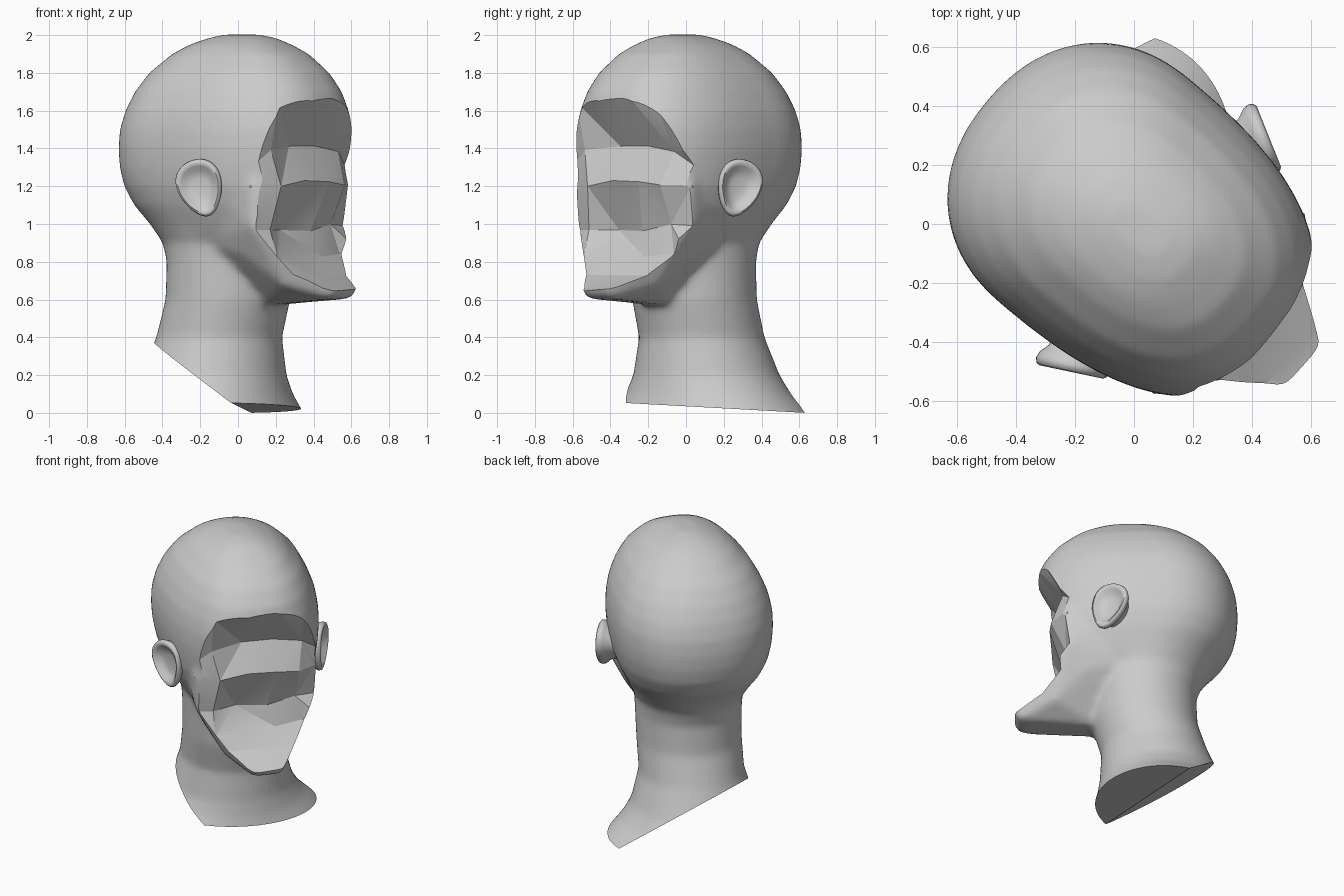
import bpy, bmesh, math, random
from mathutils import Vector, Matrix

random.seed(4)
cube = bpy.data.objects.get("Cube")
if cube:
    bpy.data.objects.remove(cube, do_unlink=True)

# Local frame: x is where the face looks, y is its left; the head is turned at the end.
TURN = Matrix.Rotation(math.radians(-40), 4, 'Z')

grey = bpy.data.materials.new("plain grey")
grey.use_nodes = True
grey.diffuse_color = (0.6, 0.6, 0.6, 1)
grey.node_tree.nodes["Principled BSDF"].inputs["Base Color"].default_value = (0.6, 0.6, 0.6, 1)


def make_object(name, bm):
    bmesh.ops.recalc_face_normals(bm, faces=bm.faces)
    mesh = bpy.data.meshes.new(name)
    bm.to_mesh(mesh)
    bm.free()
    mesh.materials.append(grey)
    obj = bpy.data.objects.new(name, mesh)
    bpy.context.collection.objects.link(obj)
    return obj


def bake(obj):
    """Replace the mesh by its modified result."""
    graph = bpy.context.evaluated_depsgraph_get()
    mesh = bpy.data.meshes.new_from_object(obj.evaluated_get(graph))
    obj.modifiers.clear()
    obj.data = mesh


def smooth(obj, degrees):
    bpy.ops.object.select_all(action='DESELECT')
    obj.select_set(True)
    bpy.context.view_layer.objects.active = obj
    bpy.ops.object.shade_smooth_by_angle(angle=math.radians(degrees))


def loft(bm, rings):
    loops = [[bm.verts.new(p) for p in ring] for ring in rings]
    n = len(loops[0])
    for low, high in zip(loops, loops[1:]):
        for i in range(n):
            j = (i + 1) % n
            bm.faces.new((low[i], low[j], high[j], high[i]))
    bm.faces.new(loops[0])
    bm.faces.new(loops[-1])


def power(value, exponent):
    return math.copysign(abs(value) ** exponent, value)


def section(z, back, middle, front, width, n=64):
    """One horizontal egg slice, widest at the middle."""
    ring = []
    for i in range(n):
        t = 2 * math.pi * i / n
        c, s = math.cos(t), math.sin(t)
        if z < 1:
            p = 2
        else:
            p = 2.5 if c > 0 else 2.2
        reach = front - middle if c > 0 else middle - back
        ring.append((middle + reach * power(c, 2 / p), width * power(s, 2 / p), z))
    return ring


# Neck and skull: height, back, widest point, front, half width
SLICES = [
    (-0.15, -0.75, -0.23, 0.3, 0.68), (0, -0.66, -0.2, 0.255, 0.56),
    (0.1, -0.6, -0.18, 0.23, 0.455), (0.2, -0.55, -0.17, 0.215, 0.39),
    (0.4, -0.465, -0.13, 0.205, 0.33), (0.6, -0.4, -0.07, 0.26, 0.33),
    (0.8, -0.39, -0.055, 0.28, 0.335), (0.9, -0.42, -0.06, 0.31, 0.34),
    (1, -0.48, -0.07, 0.5, 0.385), (1.1, -0.57, -0.12, 0.6, 0.435),
    (1.2, -0.625, -0.15, 0.64, 0.47), (1.3, -0.645, -0.17, 0.65, 0.488),
    (1.4, -0.65, -0.17, 0.65, 0.497), (1.5, -0.64, -0.17, 0.645, 0.494),
    (1.6, -0.61, -0.15, 0.62, 0.476), (1.7, -0.56, -0.13, 0.585, 0.437),
    (1.8, -0.485, -0.09, 0.515, 0.38), (1.9, -0.365, -0.04, 0.4, 0.285),
    (1.95, -0.27, 0, 0.3, 0.215), (1.985, -0.17, 0.03, 0.22, 0.13), (2.003, -0.08, 0.03, 0.13, 0.06),
]
bm = bmesh.new()
loft(bm, [section(*s) for s in SLICES])

# Jaw and cheeks: a mirrored hull that merges with the skull
JAW = [(0.1, 0.4, 1.25), (0.42, 0.36, 1.38), (0.42, 0.4, 1.2), (0.42, 0.385, 0.98),
       (0.58, 0.25, 1.3), (0.3, 0.315, 0.84), (0.5, 0.22, 0.675), (0.72, 0.09, 0.605),
       (0.76, 0.09, 0.67), (0.68, 0.2, 0.9), (0.22, 0.07, 0.57), (0.15, 0.2, 0.75),
       (-0.08, 0.31, 0.92), (-0.08, 0.33, 1.1)]
jaw = [bm.verts.new((x, side * y, z)) for x, y, z in JAW for side in (1, -1)]
bmesh.ops.convex_hull(bm, input=jaw)
head = make_object("head", bm)

remesh = head.modifiers.new("merge", 'REMESH')
remesh.mode = 'VOXEL'
remesh.voxel_size = 0.02
soften = head.modifiers.new("soften", 'SMOOTH')
soften.factor = 0.5
soften.iterations = 11
bake(head)

# Broken face: a jagged low-poly sheet, thickened forwards, is cut away
# Rows: height, depth at the centre, depth at the sides
PROFILE = [(1.8, 0.9, 0.75), (1.68, 0.59, 0.45), (1.42, 0.45, 0.43), (1.22, 0.54, 0.42),
           (0.98, 0.43, 0.42), (0.84, 0.5, 0.46), (0.73, 0.57, 0.55),
           (0.665, 0.7, 0.68), (0.6, 0.9, 0.88)]
COLUMNS = [-0.55, -0.42, -0.28, -0.1, 0.09, 0.27, 0.42, 0.55]
bm = bmesh.new()
rows = []
for z, centre, side in PROFILE:
    row = []
    for y in COLUMNS:
        drop = min(9 * y ** 4, 0.27) * max(0, (z - 1.2) / 0.48)
        x = centre + (side - centre) * min(1, (y / 0.45) ** 2)
        rough = 1 if 0.8 < z < 1.75 else 0.3
        jitter = Vector([rough * random.uniform(-r, r) for r in (0.035, 0.03, 0.018)])
        row.append(bm.verts.new(Vector((x, y, z - drop)) + jitter))
    rows.append(row)
for r in range(len(rows) - 1):
    for c in range(len(COLUMNS) - 1):
        a, b = rows[r][c], rows[r][c + 1]
        d, e = rows[r + 1][c], rows[r + 1][c + 1]
        if (r + c) % 2:
            bm.faces.new((a, b, e))
            bm.faces.new((a, e, d))
        else:
            bm.faces.new((a, b, d))
            bm.faces.new((b, e, d))
front = bmesh.ops.extrude_face_region(bm, geom=bm.faces[:], use_keep_orig=True)
for v in front["geom"]:
    if isinstance(v, bmesh.types.BMVert):
        v.co.x = 1.3
cutter = make_object("face_cutter", bm)
cutter.hide_render = True
for solver in ('EXACT', 'MANIFOLD', 'FLOAT'):
    cut = head.modifiers.new("cut", 'BOOLEAN')
    cut.operation = 'DIFFERENCE'
    cut.solver = solver
    cut.object = cutter
    bake(head)
    if max(v.co.x for v in head.data.vertices if 0.9 < v.co.z < 1.3) < 0.62:
        break
bpy.data.objects.remove(cutter, do_unlink=True)

# Slanted cuts under the neck
head.data.transform(TURN)
bm = bmesh.new()
bm.from_mesh(head.data)
for point, normal in (((0, 0, 0.035), (0.75, -0.03, 1)),
                      ((0, 0, 0.035), (0, 0.055, 1)),
                      ((0, 0, 0), (0, 0, 1))):
    result = bmesh.ops.bisect_plane(bm, geom=bm.verts[:] + bm.edges[:] + bm.faces[:],
                                    plane_co=point, plane_no=Vector(normal).normalized(),
                                    clear_inner=True)
    rim = [g for g in result["geom_cut"]
           if isinstance(g, bmesh.types.BMEdge) and g.is_boundary]
    if rim:
        bmesh.ops.holes_fill(bm, edges=rim, sides=0)
bmesh.ops.recalc_face_normals(bm, faces=bm.faces)
bm.to_mesh(head.data)
bm.free()
smooth(head, 20)

# Ears: dished egg shapes, as radius and height from bowl to rim to root
EAR = [(0.05, -0.005), (0.35, -0.005), (0.6, 0.005), (0.75, 0.025), (0.88, 0.035),
       (0.97, 0.028), (1, 0.01), (0.95, -0.01), (0.75, -0.04), (0.6, -0.12)]
for name, side in (("left_ear", 1), ("right_ear", -1)):
    back = Vector((-0.88, 0.47 * side, 0))
    out = Vector((0.47, 0.88 * side, 0))
    up = Vector((0, 0, 1))
    centre = Vector((0.15, 0.485 * side, 1.19))
    tilt = math.radians(18)
    rings = []
    for radius, height in EAR:
        ring = []
        for i in range(40):
            t = 2 * math.pi * i / 40
            v = 0.155 * radius * math.sin(t)
            u = 0.12 * radius * math.cos(t) * (1 + 0.25 * math.sin(t))
            u, v = (u * math.cos(tilt) + v * math.sin(tilt),
                    v * math.cos(tilt) - u * math.sin(tilt))
            ring.append(centre + back * u + up * v + out * height)
        rings.append(ring)
    bm = bmesh.new()
    loft(bm, rings)
    ear = make_object(name, bm)
    ear.data.transform(TURN)
    smooth(ear, 60)
